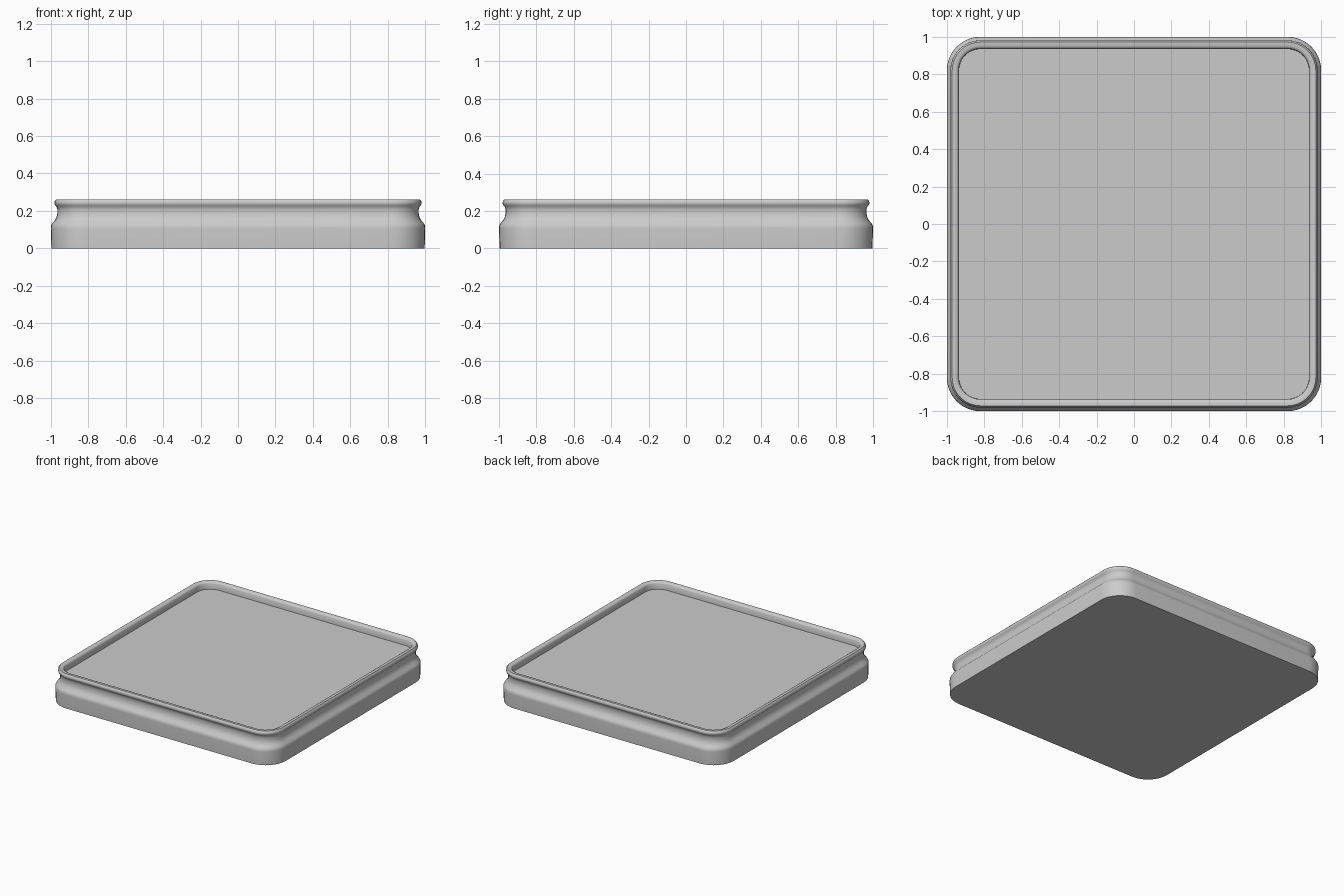
import bpy, bmesh, math

if "Cube" in bpy.data.objects:
    bpy.data.objects.remove(bpy.data.objects["Cube"])

CORNER = 0.82   # centre of the corner arcs
SEG = 8         # segments per rounded corner

# Cross-section of the wall: half width, height (base, cove, lip, recess)
profile = [
    (0.997, 0.0), (1.0, 0.107), (0.999, 0.122), (0.992, 0.134),
    (0.978, 0.15), (0.969, 0.167), (0.965, 0.187), (0.965, 0.207),
    (0.969, 0.222), (0.977, 0.231),
    (0.981, 0.241), (0.979, 0.252), (0.971, 0.262),
    (0.951, 0.262), (0.941, 0.257), (0.936, 0.248), (0.935, 0.205),
]


def rounded_square(bm, half, z):
    """Ring of vertices around a rounded square."""
    r = half - CORNER
    ring = []
    for q in range(4):
        a0 = q * math.pi / 2
        sx = 1 if q in (0, 3) else -1
        sy = 1 if q < 2 else -1
        for i in range(SEG + 1):
            a = a0 + math.pi / 2 * i / SEG
            ring.append(bm.verts.new((sx * CORNER + r * math.cos(a),
                                      sy * CORNER + r * math.sin(a), z)))
    return ring


# Loft the profile around the square
bm = bmesh.new()
rings = [rounded_square(bm, h, z) for h, z in profile]
n = len(rings[0])
for low, high in zip(rings, rings[1:]):
    for i in range(n):
        j = (i + 1) % n
        bm.faces.new((low[i], low[j], high[j], high[i]))

# Underside and recessed top
bm.faces.new(rings[0][::-1])
bm.faces.new(rings[-1])

mesh = bpy.data.meshes.new("square_base")
bm.to_mesh(mesh)
bm.free()
base = bpy.data.objects.new("square_base", mesh)
bpy.context.collection.objects.link(base)

# Smooth mouldings, crisp edges
bpy.context.view_layer.objects.active = base
base.select_set(True)
bpy.ops.object.shade_smooth_by_angle(angle=math.radians(35))
